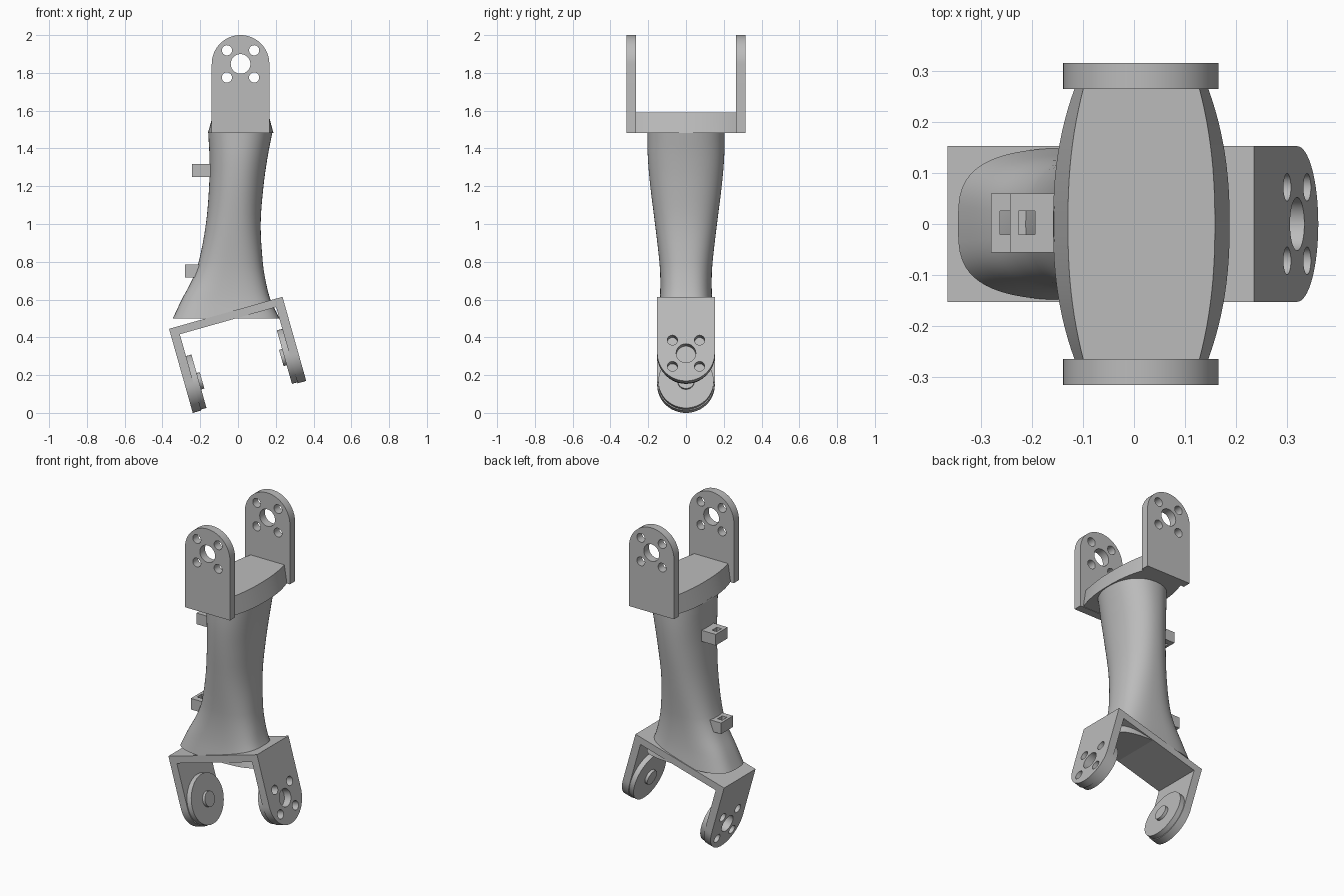
import bpy, bmesh, math
from mathutils import Matrix, Vector

cube = bpy.data.objects.get("Cube")
if cube:
    bpy.data.objects.remove(cube)

grey = bpy.data.materials.new("plain grey")
grey.use_nodes = True
colour = (0.5, 0.5, 0.5, 1)
grey.diffuse_color = colour
grey.node_tree.nodes["Principled BSDF"].inputs["Base Color"].default_value = colour


def finish(name, bm, angle=35):
    bmesh.ops.recalc_face_normals(bm, faces=bm.faces)
    mesh = bpy.data.meshes.new(name)
    bm.to_mesh(mesh)
    bm.free()
    mesh.materials.append(grey)
    obj = bpy.data.objects.new(name, mesh)
    bpy.context.collection.objects.link(obj)
    bpy.ops.object.select_all(action='DESELECT')
    obj.select_set(True)
    bpy.context.view_layer.objects.active = obj
    bpy.ops.object.shade_smooth_by_angle(angle=math.radians(angle))
    return obj


def circle(r, x=0, y=0, n=40):
    return [(x + r * math.cos(2 * math.pi * i / n), y + r * math.sin(2 * math.pi * i / n))
            for i in range(n)]


def rect(x0, x1, y0, y1):
    return [(x0, y0), (x1, y0), (x1, y1), (x0, y1)]


def plate(name, loops, thickness, matrix):
    """Flat outline with holes, extruded along its local z."""
    bm = bmesh.new()
    for loop in loops:
        vs = [bm.verts.new((x, y, 0)) for x, y in loop]
        for i, v in enumerate(vs):
            bm.edges.new((v, vs[(i + 1) % len(vs)]))
    bmesh.ops.triangle_fill(bm, edges=bm.edges[:], use_beauty=True, normal=(0, 0, 1))
    out = bmesh.ops.extrude_face_region(bm, geom=bm.faces[:])
    new = [g for g in out["geom"] if isinstance(g, bmesh.types.BMVert)]
    bmesh.ops.translate(bm, verts=new, vec=(0, 0, thickness))
    bmesh.ops.transform(bm, matrix=matrix, verts=bm.verts)
    return finish(name, bm)


def loft(name, rings):
    bm = bmesh.new()
    rows = [[bm.verts.new(p) for p in ring] for ring in rings]
    n = len(rows[0])
    for a, b in zip(rows, rows[1:]):
        for i in range(n):
            j = (i + 1) % n
            bm.faces.new((a[i], a[j], b[j], b[i]))
    bm.faces.new(rows[0])
    bm.faces.new(rows[-1])
    return finish(name, bm)


def frame(origin, x, y, z):
    m = Matrix((x, y, z)).transposed().to_4x4()
    m.translation = origin
    return m


R = 0.1525          # ear radius
T = 0.05            # ear thickness


def ear_loops(length):
    """Round-ended ear with a bore and four bolt holes."""
    arc = [(R * math.cos(math.pi * i / 32), R * math.sin(math.pi * i / 32)) for i in range(33)]
    holes = [circle(0.027, sx * 0.072, sy * 0.072, 24) for sx in (-1, 1) for sy in (-1, 1)]
    return [arc + [(-R, -length), (R, -length)], circle(0.052)] + holes


X, Y, Z = Vector((1, 0, 0)), Vector((0, 1, 0)), Vector((0, 0, 1))

# Upper fork ears
for name, y in (("upper_ear_front", -0.265), ("upper_ear_back", 0.315)):
    plate(name, ear_loops(0.367), T, frame((0.0135, y, 1.8475), X, Z, -Y))

# Tapered platform between the upper ears
def platform_ring(z, mid, end):
    ys = [-0.268 + 0.536 * i / 24 for i in range(25)]
    half = [mid - (mid - end) * abs(y / 0.268) ** 2.3 for y in ys]
    right = [(0.0145 + h, y, z) for h, y in zip(half, ys)]
    left = [(0.0145 - h, y, z) for h, y in zip(half, ys)]
    return right + left[::-1]

loft("upper_platform", [platform_ring(1.483, 0.173, 0.13), platform_ring(1.59, 0.144, 0.113)])

# Arm body: height, left edge, right edge, half depth, squareness
stations = [
    (0.50, -0.345, 0.220, 0.150, 3.2),
    (0.60, -0.298, 0.172, 0.139, 3.0),
    (0.70, -0.245, 0.146, 0.136, 2.7),
    (0.80, -0.208, 0.131, 0.141, 2.5),
    (1.00, -0.170, 0.120, 0.164, 2.3),
    (1.20, -0.153, 0.135, 0.189, 2.2),
    (1.35, -0.151, 0.156, 0.202, 2.2),
    (1.49, -0.158, 0.183, 0.205, 2.2),
]


def spline(a, b, c, d, t):
    """Cubic through b and c, with uneven heights handled by slopes."""
    h = c[0] - b[0]
    out = [b[0] + h * t]
    for k in range(1, 5):
        m0 = (c[k] - a[k]) / (c[0] - a[0]) * h
        m1 = (d[k] - b[k]) / (d[0] - b[0]) * h
        out.append((2 * t**3 - 3 * t**2 + 1) * b[k] + (t**3 - 2 * t**2 + t) * m0
                   + (3 * t**2 - 2 * t**3) * c[k] + (t**3 - t**2) * m1)
    return out


def body_ring(s, n=64):
    z, x0, x1, ry, e = s
    ring = []
    for i in range(n):
        a = 2 * math.pi * i / n
        c, d = math.cos(a), math.sin(a)
        ring.append(((x0 + x1) / 2 + (x1 - x0) / 2 * math.copysign(abs(c) ** (2 / e), c),
                     ry * math.copysign(abs(d) ** (2 / e), d), z))
    return ring


rings = []
for i in range(len(stations) - 1):
    a, d = stations[max(i - 1, 0)], stations[min(i + 2, len(stations) - 1)]
    rings += [body_ring(spline(a, stations[i], stations[i + 1], d, k / 4)) for k in range(4)]
rings.append(body_ring(stations[-1]))
loft("arm_body", rings)

# Tilted lower fork: along runs across the plate, down runs along the legs
tilt = math.radians(15.75)
along = Vector((math.cos(tilt), 0, math.sin(tilt)))
down = Vector((math.sin(tilt), 0, -math.cos(tilt)))
corner = Vector((-0.365, 0, 0.445))
SPAN, LEG = 0.624, 0.31

plate("lower_bridge", [rect(0.001, SPAN - 0.001, -R, R)], 0.043, frame(corner, along, -Y, down))
for side, start, inward in (("right", corner, along), ("left", corner + along * SPAN, -along)):
    hub = start + down * LEG
    across = down.cross(inward)
    def place(depth):
        return frame(hub + inward * depth, -across, down, inward)
    plate("lower_ear_" + side, ear_loops(LEG), T - 0.003, place(0))
    plate("bearing_disc_" + side, [circle(0.147, n=48)], 0.031, place(T - 0.004))
    plate("hub_pin_" + side, [circle(0.045)], 0.018, place(0.076))

# Small slotted clips on the side of the arm
for name, x, depth, z in (("upper_clip", -0.243, 0.11, 1.25), ("lower_clip", -0.28, 0.12, 0.717)):
    loops = [rect(x, x + depth, -0.056, 0.06), rect(x + 0.017, x + 0.049, -0.021, 0.025)]
    plate(name, loops, 0.068, Matrix.Translation((0, 0, z)))
